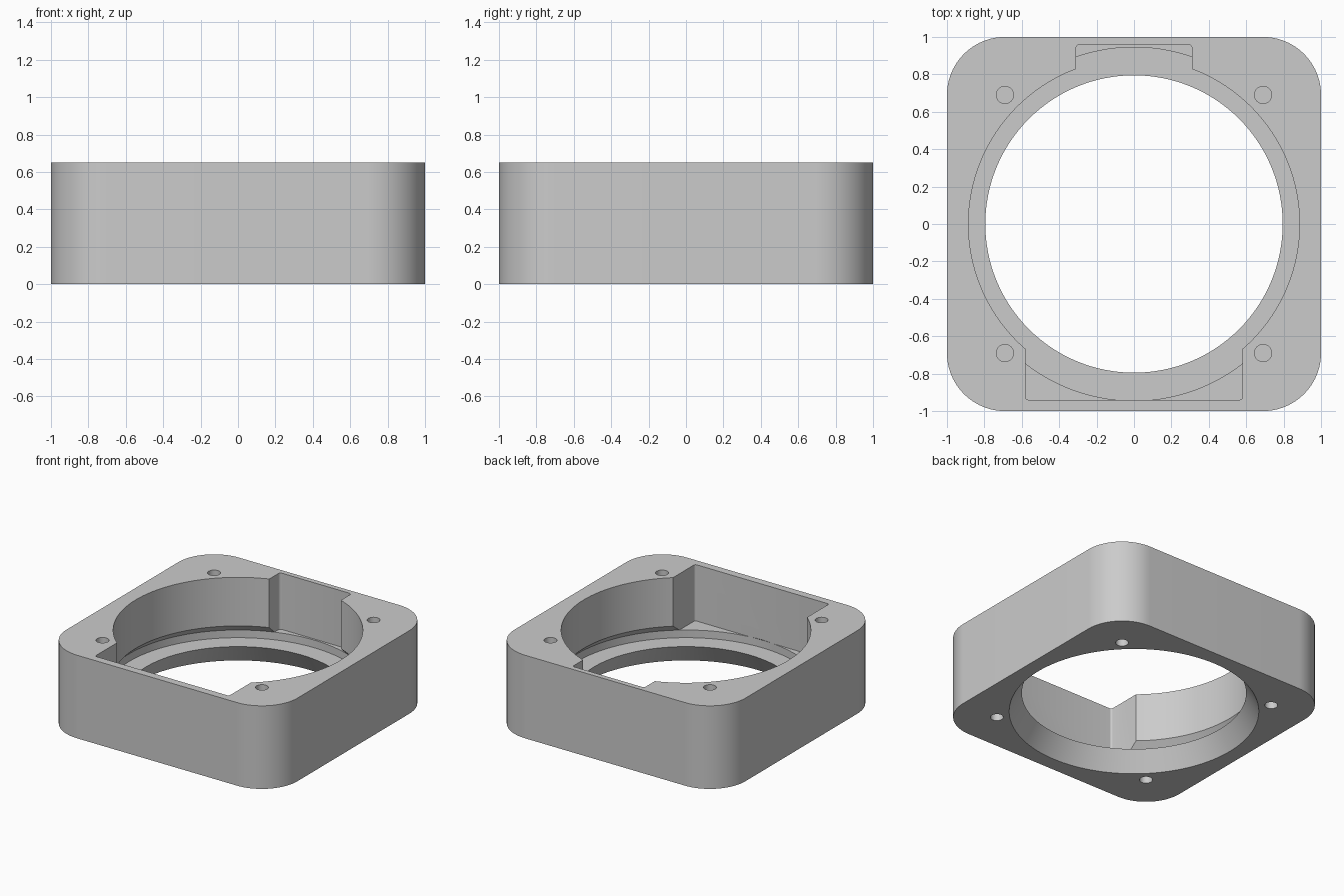
import bpy, bmesh, math

cube = bpy.data.objects.get("Cube")
if cube:
    bpy.data.objects.remove(cube, do_unlink=True)

HEIGHT = 0.65
FLOOR = 0.21      # floor level of the notches

grey = bpy.data.materials.new("plain grey")
grey.use_nodes = True
colour = (0.6, 0.6, 0.6, 1)
grey.diffuse_color = colour
grey.node_tree.nodes["Principled BSDF"].inputs["Base Color"].default_value = colour


def finish(bm, name):
    bmesh.ops.recalc_face_normals(bm, faces=bm.faces)
    mesh = bpy.data.meshes.new(name)
    bm.to_mesh(mesh)
    bm.free()
    mesh.materials.append(grey)
    obj = bpy.data.objects.new(name, mesh)
    bpy.context.collection.objects.link(obj)
    return obj


def rounded_block(name, x0, x1, y0, y1, z0, z1, radius, steps):
    """Upright block with rounded vertical edges."""
    bm = bmesh.new()
    corners = [(x1 - radius, y1 - radius), (x0 + radius, y1 - radius),
               (x0 + radius, y0 + radius), (x1 - radius, y0 + radius)]
    verts = []
    for i, (cx, cy) in enumerate(corners):
        for s in range(steps + 1):
            a = math.pi / 2 * (i + s / steps)
            verts.append(bm.verts.new((cx + radius * math.cos(a),
                                       cy + radius * math.sin(a), z0)))
    face = bm.faces.new(verts)
    top = bmesh.ops.extrude_face_region(bm, geom=[face])["geom"]
    bmesh.ops.translate(bm, vec=(0, 0, z1 - z0),
                        verts=[v for v in top if isinstance(v, bmesh.types.BMVert)])
    return finish(bm, name)


def turned(name, profile, segments, centre=(0, 0)):
    """Solid of revolution from (radius, z) points, capped at both ends."""
    bm = bmesh.new()
    rings = []
    for r, z in profile:
        rings.append([bm.verts.new((centre[0] + r * math.cos(2 * math.pi * i / segments),
                                    centre[1] + r * math.sin(2 * math.pi * i / segments), z))
                      for i in range(segments)])
    for low, high in zip(rings, rings[1:]):
        for i in range(segments):
            j = (i + 1) % segments
            bm.faces.new((low[i], low[j], high[j], high[i]))
    bm.faces.new(rings[0])
    bm.faces.new(rings[-1])
    return finish(bm, name)


# Outer housing with large rounded corners
housing = rounded_block("housing", -1, 1, -1, 1, 0, HEIGHT, 0.31, 24)

# Bore: flared bottom, lip, undercut groove with sloped roof, straight upper wall
cutters = [turned("bore_cutter", [(0.945, -0.1), (0.795, 0.15), (0.945, 0.15),
                                  (0.945, FLOOR), (0.885, 0.27), (0.885, 0.8)], 128)]

# Wide front notch and narrow back notch
cutters.append(rounded_block("front_notch_cutter", -0.58, 0.58, -0.94, -0.4,
                             FLOOR, 0.8, 0.015, 4))
cutters.append(rounded_block("back_notch_cutter", -0.31, 0.31, 0.5, 0.96,
                             FLOOR, 0.8, 0.02, 4))

# Blind screw holes in the top and bottom of each corner
for x in (-0.69, 0.69):
    for y in (-0.69, 0.69):
        for z0, z1 in ((-0.1, 0.13), (0.35, 0.8)):
            cutters.append(turned("screw_hole_cutter", [(0.046, z0), (0.046, z1)],
                                  32, (x, y)))

# Cut everything from the housing
bpy.context.view_layer.objects.active = housing
for cutter in cutters:
    cut = housing.modifiers.new("cut", 'BOOLEAN')
    cut.operation = 'DIFFERENCE'
    cut.solver = 'EXACT'
    cut.object = cutter
    bpy.ops.object.modifier_apply(modifier=cut.name)
    bpy.data.objects.remove(cutter, do_unlink=True)

# Smooth round walls, sharp edges
bpy.ops.object.select_all(action='DESELECT')
housing.select_set(True)
bpy.ops.object.shade_smooth_by_angle(angle=math.radians(25))
